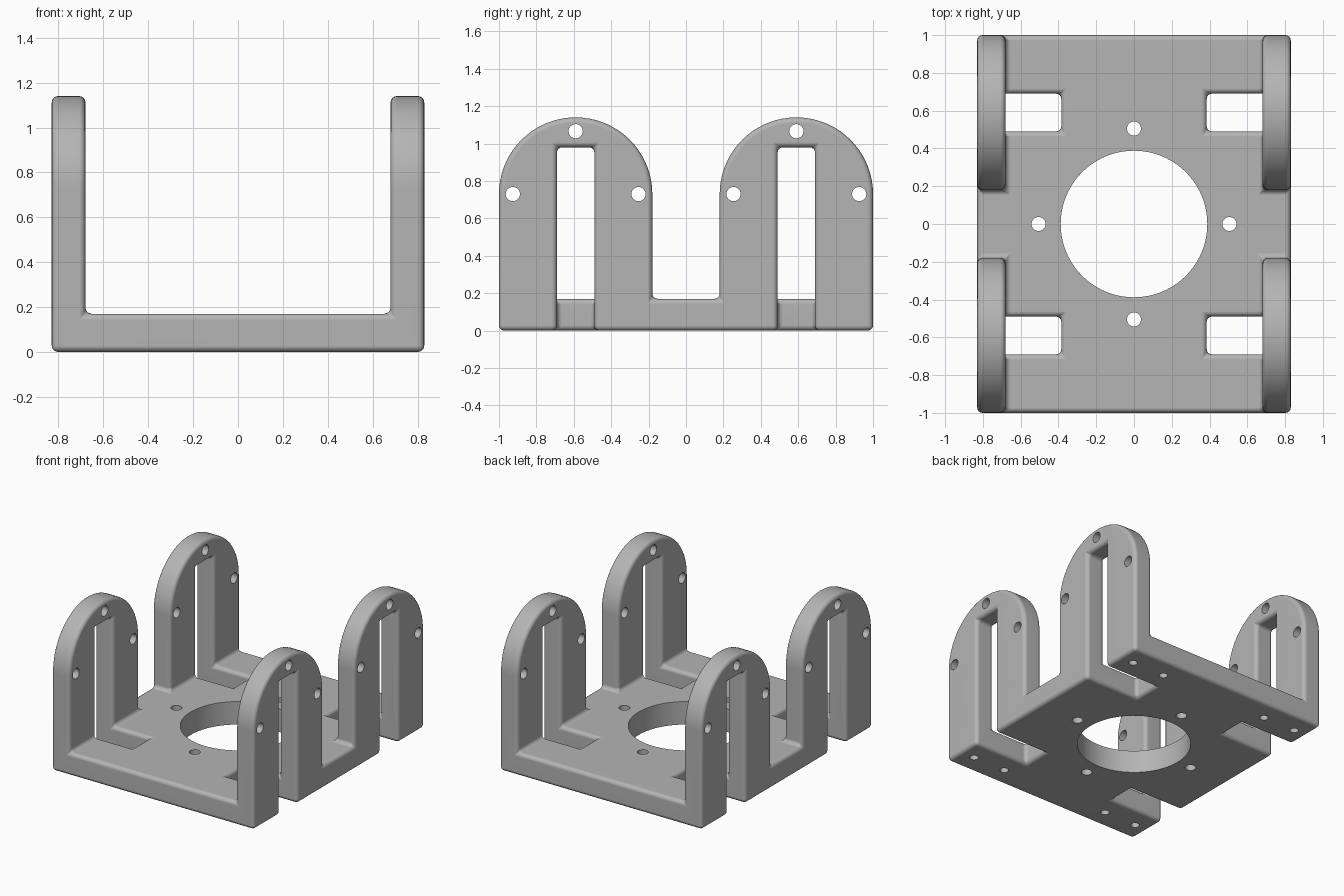
import bpy
import bmesh
from math import cos, sin, pi, radians
from mathutils import Matrix

if "Cube" in bpy.data.objects:
    bpy.data.objects.remove(bpy.data.objects["Cube"], do_unlink=True)

# Main dimensions
WIDE, INNER, DEEP = 0.83, 0.68, 1.0            # half width, inner arch face, half depth
FLOOR, SPRING = 0.17, 0.73                     # plate top, start of the arch curve
ARCH_Y, ARCH_R = 0.59, 0.41
SLOT_A, SLOT_B, SLOT_END, SLOT_TOP = 0.49, 0.69, 0.385, 0.98
GAP = ARCH_Y - ARCH_R

grey = bpy.data.materials.new("plain grey")
grey.use_nodes = True
colour = (0.46, 0.46, 0.46, 1)
grey.diffuse_color = colour
grey.node_tree.nodes["Principled BSDF"].inputs["Base Color"].default_value = colour


def make_object(name, bm):
    mesh = bpy.data.meshes.new(name)
    bm.to_mesh(mesh)
    bm.free()
    mesh.materials.append(grey)
    obj = bpy.data.objects.new(name, mesh)
    bpy.context.collection.objects.link(obj)
    return obj


# Bracket: one quarter described by flat faces, mirrored in x and y
bm = bmesh.new()


def face(points):
    for sx in (1, -1):
        for sy in (1, -1):
            bm.faces.new([bm.verts.new((sx * x, sy * y, z)) for x, y, z in points])


STEPS = 36
arc = [(ARCH_Y - ARCH_R * cos(pi * i / STEPS), SPRING + ARCH_R * sin(pi * i / STEPS))
       for i in range(STEPS + 1)]


def slot_path(z):
    return [(SLOT_B, z), (SLOT_B, SLOT_TOP), (SLOT_A, SLOT_TOP), (SLOT_A, z)]


# Outer and inner arch faces
outer = [(GAP, FLOOR)] + arc + [(DEEP, 0)] + slot_path(0) + [(0, 0), (0, FLOOR)]
inner = [(GAP, FLOOR)] + arc + [(DEEP, FLOOR)] + slot_path(FLOOR)
face([(WIDE, y, z) for y, z in outer])
face([(INNER, y, z) for y, z in inner])

# Arch rim
rim = [(GAP, FLOOR)] + arc
for (y0, z0), (y1, z1) in zip(rim, rim[1:]):
    face([(INNER, y0, z0), (WIDE, y0, z0), (WIDE, y1, z1), (INNER, y1, z1)])

# Plate top and bottom
notch = [(SLOT_END, SLOT_A), (SLOT_END, SLOT_B)]
top = ([(0, 0), (WIDE, 0), (WIDE, GAP), (INNER, GAP), (INNER, SLOT_A)] + notch
       + [(INNER, SLOT_B), (INNER, DEEP), (0, DEEP)])
bottom = ([(0, 0), (WIDE, 0), (WIDE, SLOT_A)] + notch
          + [(WIDE, SLOT_B), (WIDE, DEEP), (0, DEEP)])
face([(x, y, FLOOR) for x, y in top])
face([(x, y, 0) for x, y in bottom])


# End face and slot walls share an L shape
def l_face(y, start, height):
    shape = [(start, 0), (WIDE, 0), (WIDE, height), (INNER, height),
             (INNER, FLOOR), (start, FLOOR)]
    face([(x, y, z) for x, z in shape])


l_face(DEEP, 0, SPRING)
l_face(SLOT_A, SLOT_END, SLOT_TOP)
l_face(SLOT_B, SLOT_END, SLOT_TOP)
face([(INNER, SLOT_A, SLOT_TOP), (WIDE, SLOT_A, SLOT_TOP),
      (WIDE, SLOT_B, SLOT_TOP), (INNER, SLOT_B, SLOT_TOP)])
face([(SLOT_END, SLOT_A, 0), (SLOT_END, SLOT_B, 0),
      (SLOT_END, SLOT_B, FLOOR), (SLOT_END, SLOT_A, FLOOR)])

# Weld, merge flat areas and round every edge
bmesh.ops.remove_doubles(bm, verts=bm.verts[:], dist=0.0005)
bmesh.ops.recalc_face_normals(bm, faces=bm.faces[:])
bmesh.ops.dissolve_limit(bm, angle_limit=radians(1), verts=bm.verts[:], edges=bm.edges[:])
sharp = [e for e in bm.edges if e.is_manifold and e.calc_face_angle() > radians(30)]
bmesh.ops.bevel(bm, geom=sharp, offset=0.028, offset_type='OFFSET', segments=4,
                profile=0.5, affect='EDGES', clamp_overlap=False)
bmesh.ops.recalc_face_normals(bm, faces=bm.faces[:])
bracket = make_object("bracket", bm)

# Holes: one cutter mesh of separate cylinders
holes = bmesh.new()


def hole(centre, radius, length, along_x=False, sides=32):
    turn = Matrix.Rotation(pi / 2, 4, 'Y') if along_x else Matrix()
    bmesh.ops.create_cone(holes, cap_ends=True, segments=sides, radius1=radius,
                          radius2=radius, depth=length,
                          matrix=Matrix.Translation(centre) @ turn)


hole((0, 0, FLOOR / 2), 0.388, 0.5, sides=96)
BOLT = 0.505
for s in (1, -1):
    hole((s * BOLT, 0, FLOOR / 2), 0.037, 0.5)
    hole((0, s * BOLT, FLOOR / 2), 0.037, 0.5)
    # Arch holes run across both sides
    for angle in (0, pi / 2, pi):
        y = ARCH_Y + 0.336 * cos(angle)
        z = SPRING + 0.336 * sin(angle)
        hole((0, s * y, z), 0.038, 2, along_x=True)
    # Blind holes under the corners
    for x in (0.45, -0.45, 0.72, -0.72):
        hole((x, s * 0.847, 0), 0.03, 0.24)
cutter = make_object("hole_cutter", holes)
cutter.hide_render = True

bpy.context.view_layer.objects.active = bracket
bracket.select_set(True)
cut = bracket.modifiers.new("holes", 'BOOLEAN')
cut.operation = 'DIFFERENCE'
cut.solver = 'EXACT'
cut.object = cutter
bpy.ops.object.modifier_apply(modifier=cut.name)
bpy.data.objects.remove(cutter, do_unlink=True)

# Smooth roundings, crisp hole rims
bpy.ops.object.select_all(action='DESELECT')
bracket.select_set(True)
bpy.ops.object.shade_smooth_by_angle(angle=radians(35))
weighted = bracket.modifiers.new("even_shading", 'WEIGHTED_NORMAL')
weighted.keep_sharp = True
